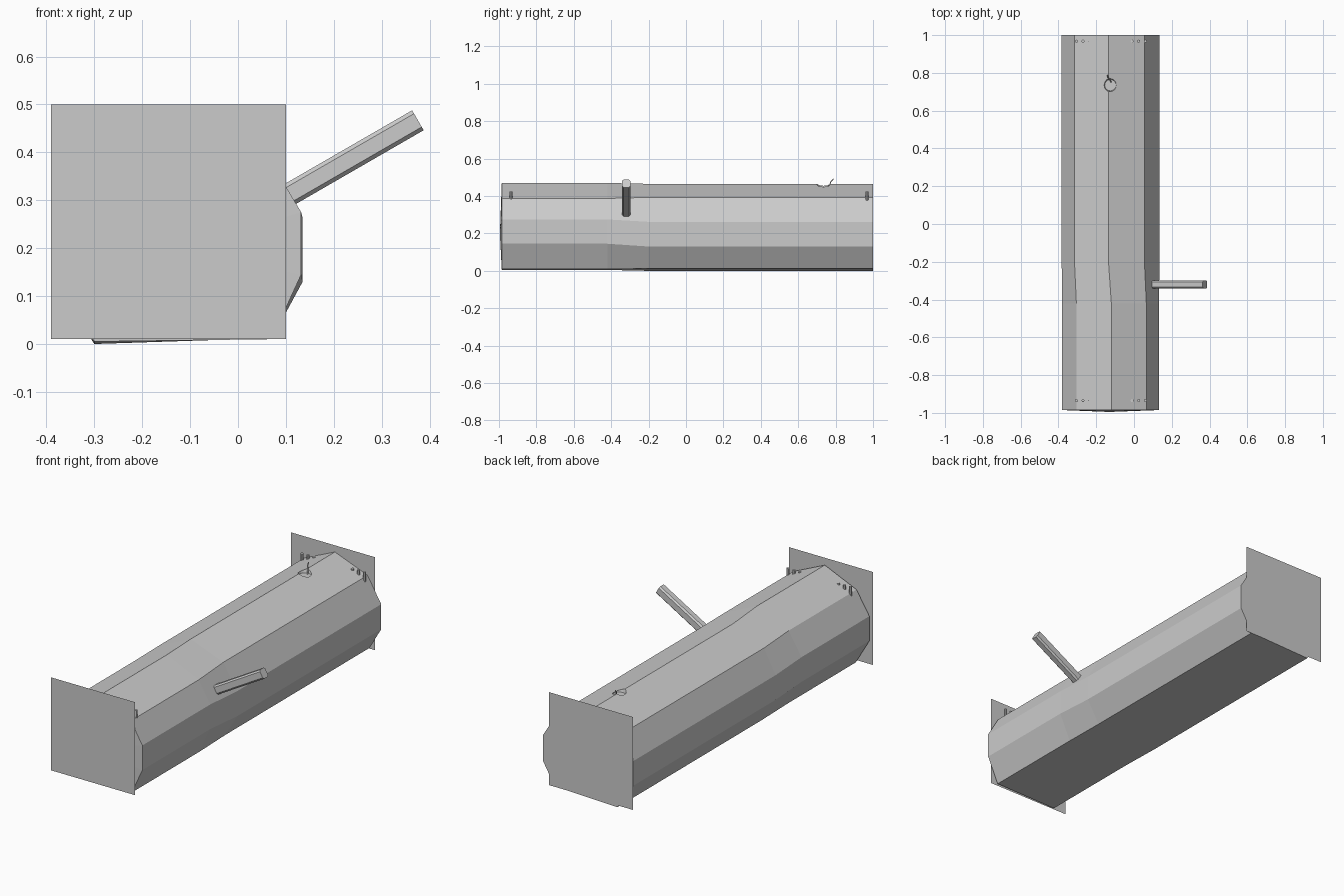
import bpy, bmesh, math
from mathutils import Matrix, Vector

cube = bpy.data.objects.get("Cube")
if cube:
    bpy.data.objects.remove(cube, do_unlink=True)

grey = bpy.data.materials.new("plain grey")
grey.use_nodes = True
colour = (0.6, 0.6, 0.6, 1)
grey.diffuse_color = colour
grey.node_tree.nodes["Principled BSDF"].inputs["Base Color"].default_value = colour


def make(name, bm):
    bmesh.ops.recalc_face_normals(bm, faces=bm.faces)
    mesh = bpy.data.meshes.new(name)
    bm.to_mesh(mesh)
    bm.free()
    mesh.materials.append(grey)
    obj = bpy.data.objects.new(name, mesh)
    bpy.context.scene.collection.objects.link(obj)
    return obj


# Trunk: two slightly different nine-sided sections, lofted along y
front = [(0.07, 0.01), (0.132, 0.145), (0.132, 0.275), (0.065, 0.387), (-0.12, 0.47),
         (-0.305, 0.39), (-0.38, 0.27), (-0.38, 0.14), (-0.30, 0.005)]
back = [(0.065, 0.012), (0.135, 0.13), (0.135, 0.262), (0.055, 0.393), (-0.135, 0.465),
        (-0.315, 0.385), (-0.383, 0.26), (-0.383, 0.13), (-0.30, 0.0)]
bm = bmesh.new()
rings = [[bm.verts.new((x, y, z)) for x, z in section]
         for y, section in ((-0.985, front), (-0.42, front), (-0.2, back), (1.0, back))]
n = len(front)
for a, b in zip(rings, rings[1:]):
    for i in range(n):
        j = (i + 1) % n
        bm.faces.new((a[i], a[j], b[j], b[i]))
bm.faces.new(rings[-1])
tip = bm.verts.new((-0.13, -0.995, 0.2))
for i in range(n):
    bm.faces.new((rings[0][i], rings[0][(i + 1) % n], tip))
trunk = make("trunk", bm)

# Shallow round hollow in the ridge
bm = bmesh.new()
bmesh.ops.create_cone(bm, cap_ends=True, segments=20, radius1=0.03, radius2=0.042, depth=0.04,
                      matrix=Matrix.Translation((-0.125, 0.735, 0.465)))
cutter = make("hollow_cutter", bm)
cutter.hide_render = True
cutter.hide_viewport = True
cut = trunk.modifiers.new("hollow", 'BOOLEAN')
cut.operation = 'DIFFERENCE'
cut.solver = 'EXACT'
cut.object = cutter

# Flat square end plates
for name, y in (("front_plate", -1.0), ("back_plate", 1.0)):
    bm = bmesh.new()
    corners = ((-0.39, 0.01), (0.1, 0.01), (0.1, 0.5), (-0.39, 0.5))
    bm.faces.new([bm.verts.new((x, y, z)) for x, z in corners])
    make(name, bm)

# Branch: bevelled bar leaning out of the side
bm = bmesh.new()
bmesh.ops.create_cube(bm, size=1, matrix=Matrix.Diagonal((0.32, 0.044, 0.048, 1)))
long_edges = [e for e in bm.edges if abs(e.verts[0].co.x - e.verts[1].co.x) > 0.1]
bmesh.ops.bevel(bm, geom=long_edges, offset=0.008, segments=1, affect='EDGES')
bm.transform(Matrix.Translation((0.237, -0.32, 0.387)) @ Matrix.Rotation(-math.radians(30), 4, 'Y'))
make("branch", bm)

# Small upright pegs in groups of three near both ends
for end, y in (("front", -0.935), ("back", 0.968)):
    for side, xs in (("right", (-0.305, -0.27, -0.235)), ("left", (-0.01, 0.025, 0.06))):
        for i, x in enumerate(xs):
            bm = bmesh.new()
            bmesh.ops.create_cone(bm, cap_ends=True, segments=8, radius1=0.008, radius2=0.008,
                                  depth=0.05, matrix=Matrix.Translation((x, y, 0.4)))
            make(f"{end}_{side}_peg_{i + 1}", bm)

# Thin curved stalk rising from the hollow
curve = bpy.data.curves.new("stalk", 'CURVE')
curve.dimensions = '3D'
curve.bevel_depth = 0.003
curve.bevel_resolution = 0
curve.use_fill_caps = True
spline = curve.splines.new('POLY')
points = [(-0.12, 0.75, 0.443), (-0.13, 0.768, 0.46), (-0.137, 0.775, 0.477), (-0.14, 0.788, 0.492)]
spline.points.add(len(points) - 1)
for p, co in zip(spline.points, points):
    p.co = (*co, 1)
curve.materials.append(grey)
bpy.context.scene.collection.objects.link(bpy.data.objects.new("stalk", curve))
